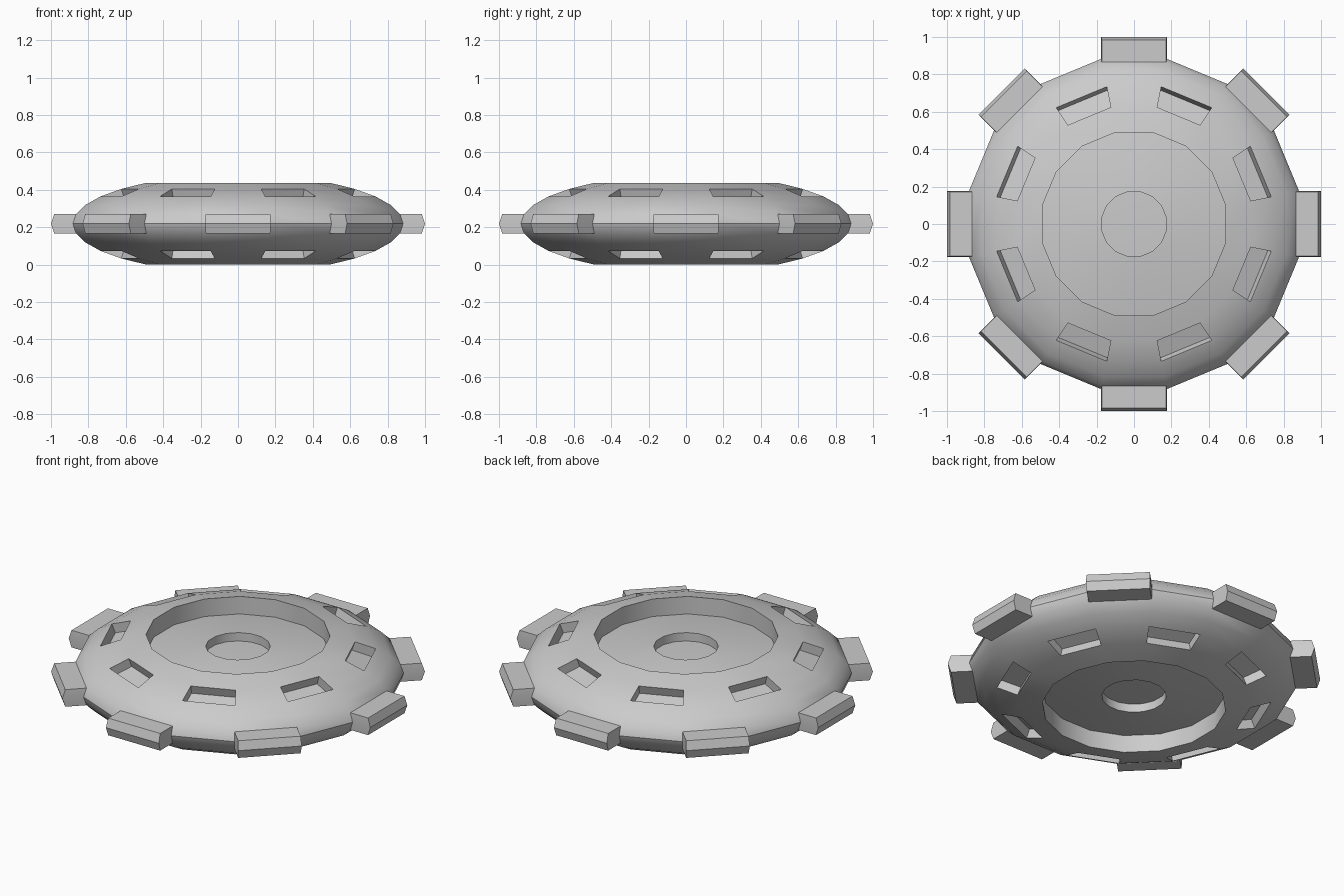
import bpy, bmesh
from math import radians, pi, hypot, atan2, cos
from mathutils import Matrix, Vector

if "Cube" in bpy.data.objects:
    bpy.data.objects.remove(bpy.data.objects["Cube"])

R, B = 0.9, 0.263                       # disc radius and half thickness
bm = bmesh.new()

# Flattened 16 x 16 sphere, turned so flats face the axes
bmesh.ops.create_uvsphere(bm, u_segments=16, v_segments=16, radius=1)
bmesh.ops.transform(bm, verts=bm.verts,
                    matrix=Matrix.Diagonal((R, R, B, 1)) @ Matrix.Rotation(pi / 16, 4, 'Z'))


def sector(c):
    return round(atan2(c.y, c.x) / (pi / 8)) % 16


def push(faces, offset):
    """Extrude a patch of faces and move it by offset."""
    out = bmesh.ops.extrude_face_region(bm, geom=faces)['geom']
    left = [f for f in faces if f.is_valid and f not in out]
    if left:
        bmesh.ops.delete(bm, geom=left, context='FACES')
    verts = [v for v in out if isinstance(v, bmesh.types.BMVert)]
    bmesh.ops.translate(bm, verts=verts, vec=offset)


def pick(test):
    return [f for f in bm.faces if test(f.calc_center_median())]


# Eight rim blocks
for k in range(0, 16, 2):
    d = Vector((1, 0, 0))
    d.rotate(Matrix.Rotation(k * pi / 8, 3, 'Z'))
    push(pick(lambda c: abs(c.z) < 0.04 and hypot(c.x, c.y) > 0.8 and sector(c) == k),
         d * (1 - R * cos(pi / 16)))

# Slots in alternate facets, top and bottom
slots = pick(lambda c: abs(c.z) > 0.04 and 0.64 < hypot(c.x, c.y) < 0.72 and sector(c) % 2 == 1)
for f in slots:
    f.normal_update()
    push([f], f.normal * -0.055)

# Dished recess and hub hollow on both sides
for s in (1, -1):
    for radius, depth in ((0.47, 0.105), (0.15, 0.05)):
        push(pick(lambda c: c.z * s > 0 and hypot(c.x, c.y) < radius), Vector((0, 0, -s * depth)))

# Stand on the floor
bmesh.ops.recalc_face_normals(bm, faces=bm.faces)
low = min(v.co.z for v in bm.verts)
bmesh.ops.translate(bm, verts=bm.verts, vec=(0, 0, -low))

mesh = bpy.data.meshes.new("toothed_disc")
bm.to_mesh(mesh)
bm.free()
disc = bpy.data.objects.new("toothed_disc", mesh)
bpy.context.collection.objects.link(disc)
bpy.context.view_layer.objects.active = disc
disc.select_set(True)
bpy.ops.object.shade_smooth_by_angle(angle=radians(30))
